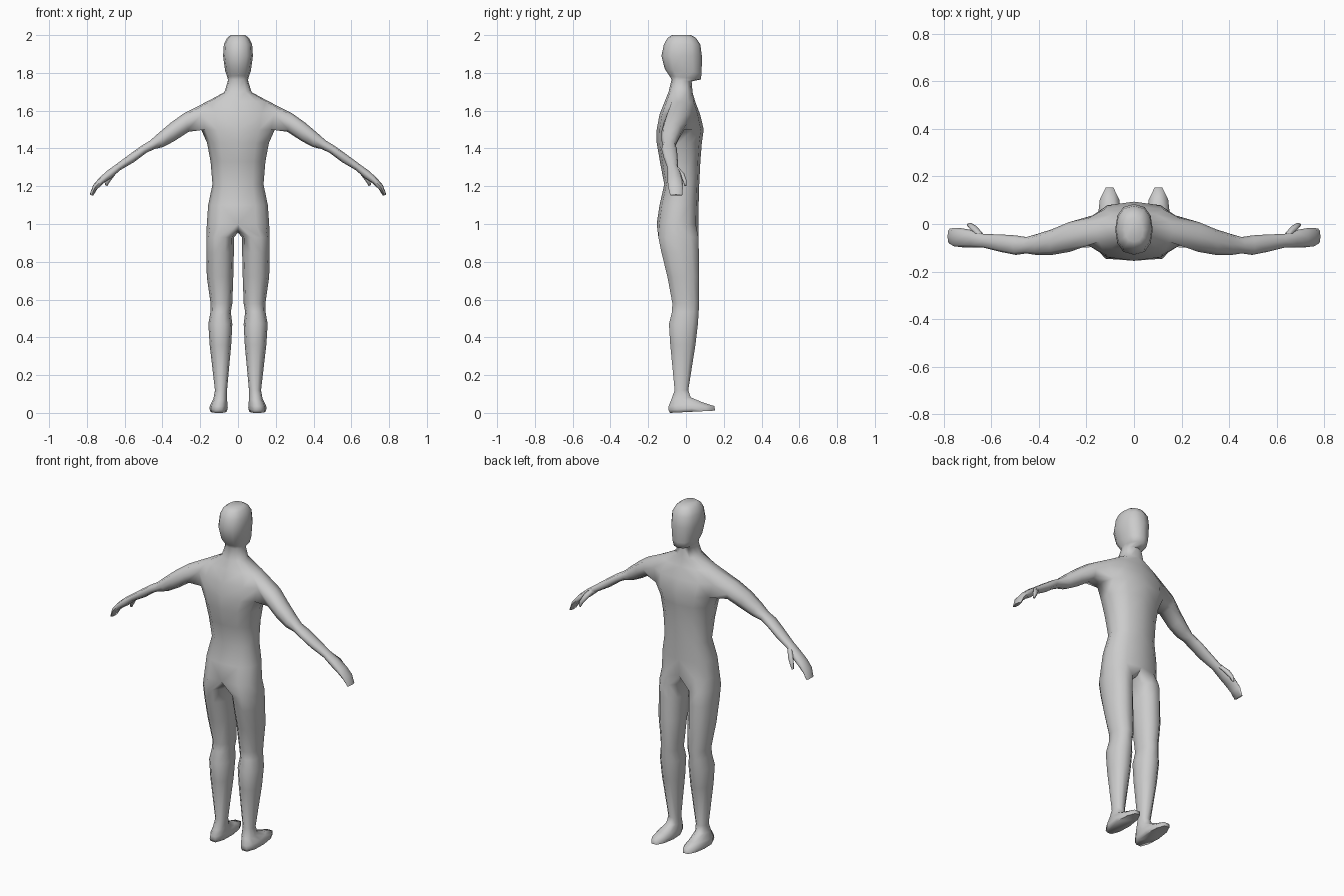
import bpy, bmesh, math
from mathutils import Vector

bm = bmesh.new()


def bridge(a, b, closed=True):
    """Join two vertex loops with quads."""
    n = len(a)
    for i in range(n if closed else n - 1):
        j = (i + 1) % n
        bm.faces.new((a[i], a[j], b[j], b[i]))


def spow(v, p):
    return math.copysign(abs(v) ** p, v)


# Torso, neck and head half rings: z back, z front, y back, y front, half width
trunk = [
    (1.00, 1.00, -.155, .065, .165),
    (1.10, 1.10, -.140, .067, .158),
    (1.21, 1.21, -.115, .070, .135),
    (1.33, 1.33, -.138, .076, .145),
    (1.43, 1.43, -.155, .084, .164),
    (1.50, 1.50, -.155, .094, .195),   # armpit
    (1.58, 1.58, -.140, .075, .215),
    (1.65, 1.645, -.112, .050, .165),  # shoulder top
    (1.70, 1.695, -.092, .035, .072),
    (1.765, 1.755, -.076, .030, .053),
    (1.785, 1.765, -.088, .078, .056),  # jaw
    (1.82, 1.80, -.112, .083, .068),
    (1.89, 1.89, -.130, .084, .079),
    (1.95, 1.95, -.117, .076, .075),
    (1.985, 1.985, -.098, .053, .058),
    (2.00, 2.00, -.075, .027, .038),
]
rings = []
for zb, zf, yb, yf, hw in trunk:
    ring = []
    for i in range(7):
        a = math.radians(-90 + 30 * i)
        t = .5 + .5 * math.sin(a)
        x = hw * spow(math.cos(a), .8) if 0 < i < 6 else 0
        y = (yb + yf) / 2 + (yf - yb) / 2 * spow(math.sin(a), .9)
        ring.append(bm.verts.new((x, y, zb + (zf - zb) * t)))
    rings.append(ring)
LOW, MID, TOP = 5, 6, 7
for k in range(len(rings) - 1):
    for i in range(6):
        if k in (LOW, MID) and i in (2, 3):
            continue  # opening for the arm
        a, b = rings[k], rings[k + 1]
        bm.faces.new((a[i], a[i + 1], b[i + 1], b[i]))
bm.faces.new(rings[-1])  # crown

# Arm rings: top (x, z), bottom (x, z), y back, y front
arm = [
    (.285, 1.587, .262, 1.488, -.118, .008),
    (.355, 1.537, .335, 1.440, -.130, -.022),
    (.420, 1.482, .395, 1.408, -.131, -.042),
    (.465, 1.442, .442, 1.397, -.124, -.055),
    (.510, 1.415, .485, 1.377, -.130, -.048),
    (.570, 1.372, .550, 1.328, -.118, -.044),
    (.640, 1.320, .625, 1.284, -.100, -.042),
    (.690, 1.284, .672, 1.242, -.098, -.026),
    (.735, 1.244, .712, 1.215, -.098, -.018),
    (.768, 1.205, .745, 1.185, -.094, -.016),
    (.785, 1.155, .767, 1.150, -.084, -.020),
]
lo, mi, to = rings[LOW], rings[MID], rings[TOP]
prev = [lo[2], lo[3], lo[4], mi[4], to[4], to[3], to[2], mi[2]]
for xt, zt, xb, zb, y0, y1 in arm:
    c = Vector(((xt + xb) / 2, (y0 + y1) / 2, (zt + zb) / 2))
    u = Vector((xt - xb, 0, zt - zb)) / 2
    w = Vector((0, (y1 - y0) / 2, 0))
    ring = []
    for k in range(8):
        t = math.radians(225 - 45 * k)
        ring.append(bm.verts.new(c + u * spow(math.cos(t), .85) + w * spow(math.sin(t), .85)))
    bridge(prev, ring)
    prev = ring
bm.faces.new(prev)  # finger tips

# Thumb: centre and radius
thumb = [(.645, -.050, 1.295, .014), (.670, -.022, 1.262, .015),
         (.690, -.006, 1.228, .011), (.698, -.003, 1.203, .006)]
prev = None
for x, y, z, r in thumb:
    ring = [bm.verts.new((x + r * math.cos(t), y + r * math.sin(t), z + .5 * r * math.cos(t)))
            for t in (k * math.pi / 3 for k in range(6))]
    if prev:
        bridge(prev, ring)
    prev = ring
bm.faces.new(prev)

# Leg and foot rings: z back, z front, x inner, x outer, y back, y front
leg = [
    (.930, .930, .020, .168, -.146, .066),
    (.850, .850, .022, .168, -.130, .068),
    (.720, .720, .025, .165, -.098, .070),
    (.580, .580, .030, .145, -.072, .070),
    (.535, .535, .038, .146, -.074, .067),   # knee
    (.470, .470, .030, .157, -.090, .063),
    (.360, .360, .036, .150, -.083, .050),
    (.120, .120, .058, .122, -.060, .012),   # ankle
    (.070, .082, .058, .130, -.078, .025),
    (.035, .055, .056, .146, -.092, .090),
    (.015, .036, .054, .152, -.092, .150),
    (.000, .012, .060, .146, -.085, .154),
]
crotch = [bm.verts.new((0, y, z)) for y, z in ((.025, .965), (-.045, .955), (-.115, .965))]
prev = rings[0] + crotch
for zb, zf, x0, x1, y0, y1 in leg:
    ring = []
    for k in range(10):
        a = math.radians(-108 + 36 * k)
        s = math.sin(a) / math.sin(math.radians(108))
        ring.append(bm.verts.new(((x0 + x1) / 2 + (x1 - x0) / 2 * spow(math.cos(a), .85),
                                  (y0 + y1) / 2 + (y1 - y0) / 2 * s,
                                  zb + (zf - zb) * (.5 + .5 * s))))
    bridge(prev, ring)
    prev = ring
bm.faces.new(prev)  # sole

# Mirror to the other side and weld the centre line
bmesh.ops.delete(bm, geom=[v for v in bm.verts if not v.link_faces], context='VERTS')
dup = bmesh.ops.duplicate(bm, geom=bm.verts[:] + bm.edges[:] + bm.faces[:])["geom"]
for v in dup:
    if isinstance(v, bmesh.types.BMVert):
        v.co.x = -v.co.x
bmesh.ops.remove_doubles(bm, verts=bm.verts[:], dist=.0005)
bmesh.ops.recalc_face_normals(bm, faces=bm.faces[:])

mesh = bpy.data.meshes.new("body")
bm.to_mesh(mesh)
bm.free()
body = bpy.data.objects.new("body", mesh)
bpy.context.collection.objects.link(body)
grey = bpy.data.materials.new("light grey")
grey.diffuse_color = (.6, .6, .6, 1)
mesh.materials.append(grey)
bpy.context.view_layer.objects.active = body
body.select_set(True)
bpy.ops.object.shade_smooth_by_angle(angle=math.radians(75))
